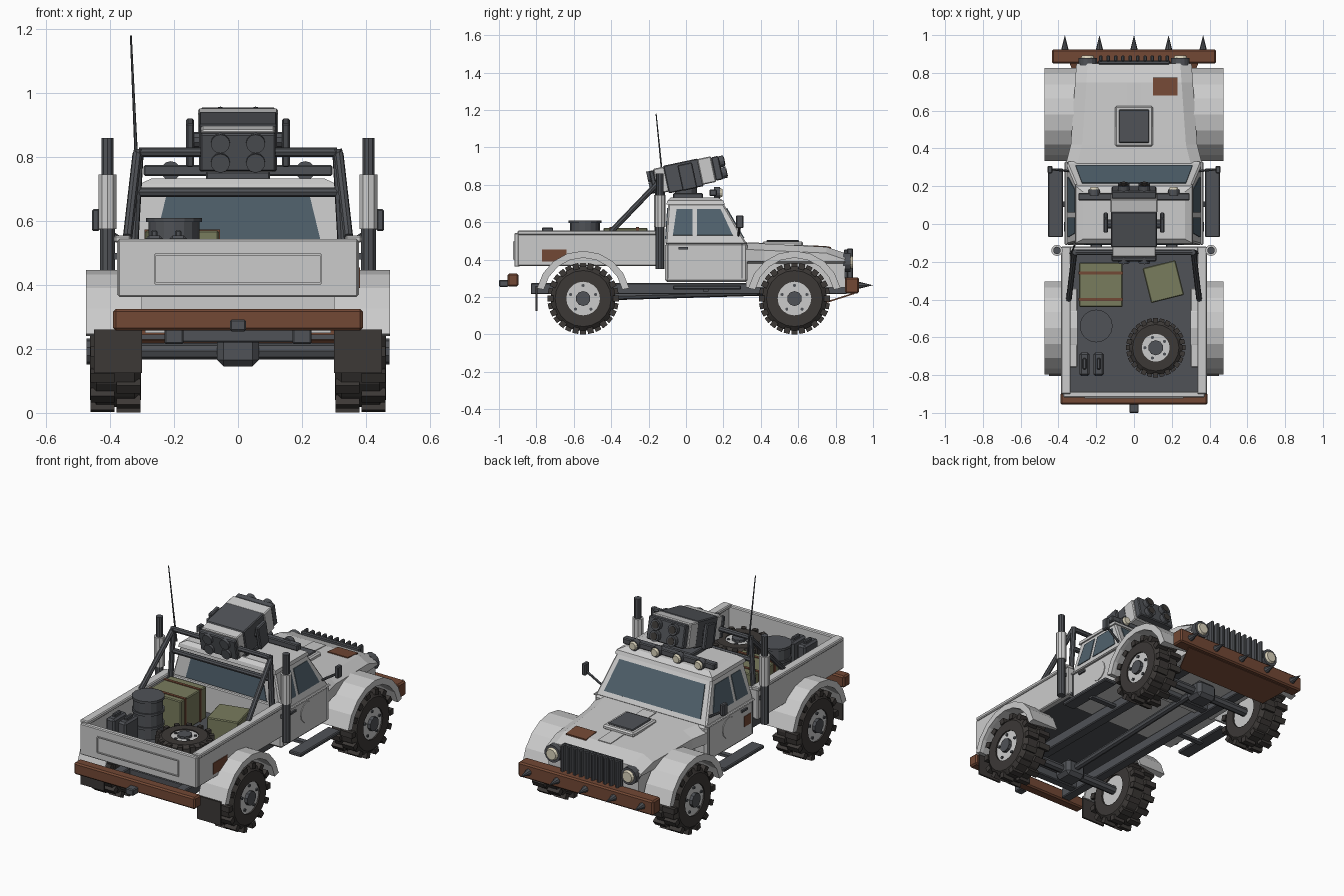
import bpy, bmesh, math
from mathutils import Matrix, Vector

if "Cube" in bpy.data.objects:
    bpy.data.objects.remove(bpy.data.objects["Cube"])

def mat(name, *c):
    m = bpy.data.materials.new(name)
    m.diffuse_color = (*c, 1)
    m.use_nodes = True
    m.node_tree.nodes["Principled BSDF"].inputs["Base Color"].default_value = m.diffuse_color
    return m

BODY = mat("body_paint", .55, .55, .55)
DARK = mat("dark_metal", .08, .085, .095)
RUST = mat("rust", .17, .065, .035)
GLASS = mat("glass", .08, .12, .15)
OLIVE = mat("olive", .19, .2, .11)
RUBBER = mat("rubber", .045, .04, .037)
LAMP = mat("lamp", .7, .65, .5)

def finish(name, bm, m, bevel=0):
    bmesh.ops.recalc_face_normals(bm, faces=bm.faces[:])
    me = bpy.data.meshes.new(name)
    bm.to_mesh(me)
    bm.free()
    ob = bpy.data.objects.new(name, me)
    bpy.context.collection.objects.link(ob)
    me.materials.append(m)
    if bevel:
        b = ob.modifiers.new("bevel", 'BEVEL')
        b.width, b.segments = bevel, 1
    return ob

def box(name, x, y, z, m=BODY, bevel=.005, M=Matrix()):
    """Box from (min, max) ranges on each axis."""
    bm = bmesh.new()
    r = [x, y, z]
    c = Vector([(a + b) / 2 for a, b in r])
    S = Matrix.Diagonal([abs(b - a) for a, b in r] + [1])
    bmesh.ops.create_cube(bm, size=1, matrix=M @ Matrix.Translation(c) @ S)
    return finish(name, bm, m, bevel)

def cyl(name, p, q, r, m=DARK, n=10, r2=None, M=Matrix(), bevel=0):
    p, q = M @ Vector(p), M @ Vector(q)
    d = q - p
    bm = bmesh.new()
    T = Matrix.Translation((p + q) / 2) @ d.to_track_quat('Z', 'Y').to_matrix().to_4x4()
    bmesh.ops.create_cone(bm, cap_ends=True, segments=n, radius1=r,
                          radius2=r if r2 is None else r2, depth=d.length, matrix=T)
    return finish(name, bm, m, bevel)

def loft(name, rings, m=BODY, bevel=0, closed=False, M=Matrix()):
    bm = bmesh.new()
    R = [[bm.verts.new(M @ Vector(p)) for p in ring] for ring in rings]
    n, k = len(R[0]), len(R)
    for i in range(k if closed else k - 1):
        A, B = R[i], R[(i + 1) % k]
        for j in range(n):
            bm.faces.new((A[j], A[(j + 1) % n], B[(j + 1) % n], B[j]))
    if not closed:
        bm.faces.new(R[0])
        bm.faces.new(R[-1])
    return finish(name, bm, m, bevel)

def panel(name, quad, m=GLASS, t=.004):
    q = [Vector(p) for p in quad]
    n = (q[1] - q[0]).cross(q[2] - q[0]).normalized() * t
    return loft(name, [[p - n for p in q], [p + n for p in q]], m)

def wheel(name, M):
    """Wheel around local x, outer face at +x."""
    prof = [(-.08, .09), (-.08, .15), (-.06, .174), (.06, .174), (.08, .15), (.08, .09)]
    rings = [[(x, r * math.cos(a), r * math.sin(a)) for x, r in prof]
             for a in [i * math.tau / 20 for i in range(20)]]
    loft(name + "_tire", rings, RUBBER, closed=True, M=M)
    bm = bmesh.new()
    for i in range(28):
        side = 1 if i % 2 else -1
        L = Matrix.Rotation(i * math.tau / 28, 4, 'X') @ Matrix.Translation((side * .041, 0, .175))
        bmesh.ops.create_cube(bm, size=1, matrix=M @ L @ Matrix.Diagonal((.075, .032, .032, 1)))
    finish(name + "_lugs", bm, RUBBER)
    cyl(name + "_rim", (-.07, 0, 0), (.072, 0, 0), .102, BODY, 12, M=M)
    cyl(name + "_hub", (.07, 0, 0), (.09, 0, 0), .04, DARK, 10, M=M)
    for i in range(5):
        a = i * math.tau / 5 + math.pi / 2
        y, z = .07 * math.cos(a), .07 * math.sin(a)
        cyl(name + "_bolt", (.07, y, z), (.079, y, z), .009, DARK, 6, M=M)

# wheels, fenders, axles
for y, end in ((-.55, "rear"), (.58, "front")):
    for s in (-1, 1):
        M = Matrix.Translation((s * .383, y, .192))
        wheel(end + "_wheel", M if s > 0 else M @ Matrix.Rotation(math.pi, 4, 'Z'))
        arc = []
        for i in range(9):
            c, d = (f(math.radians(12 + 156 * i / 8)) for f in (math.cos, math.sin))
            arc.append([(s * x, y + r * c, .195 + r * d) for x, r in
                        ((.475, .215), (.475, .252), (.30, .252), (.30, .24), (.455, .215))])
        loft(end + "_fender", arc)
    cyl(end + "_axle", (-.32, y, .193), (.32, y, .193), .026, n=8)
    box(end + "_differential", (-.065, .065), (y - .06, y + .06), (.145, .245), DARK, .02)
    box(end + "_crossmember", (-.2, .2), (y - .2, y - .15), (.22, .27), DARK)

# chassis, running boards, mud flaps
for s in (-1, 1):
    box("frame_rail", (s * .17, s * .23), (-.83, .86), (.215, .275), DARK)
    box("running_board", (s * .375, s * .455), (-.07, .295), (.24, .262), DARK)
    box("mud_flap", (s * .30, s * .45), (-.805, -.795), (.125, .26), RUBBER, 0)
    box("board_bracket", (s * .2, s * .4), (.09, .12), (.23, .245), DARK, 0)
cyl("drive_shaft", (0, -.5, .2), (0, .5, .23), .02, n=8)

# bumpers, spikes, hitch, skid plate
box("rear_bumper", (-.39, .39), (-.955, -.895), (.257, .325), RUST, .008)
box("hitch", (-.025, .025), (-1, -.95), (.255, .292), DARK)
box("front_bumper", (-.435, .435), (.85, .925), (.22, .305), RUST, .008)
panel("skid_plate", [(-.3, .75, .172), (.3, .75, .172), (.36, .9, .22), (-.36, .9, .22)], RUST)
for i in range(5):
    x = (i - 2) * .183
    cyl("bumper_spike", (x, .92, .263), (x, 1, .263), .02, r2=0, n=8)

# cargo bed
box("bed_floor", (-.36, .36), (-.89, -.12), (.365, .385), DARK, 0)
box("bed_front_wall", (-.37, .37), (-.145, -.12), (.365, .54))
for s in (-1, 1):
    box("bed_side", (s * .345, s * .378), (-.9, -.12), (.365, .54))
    box("bed_rail", (s * .335, s * .387), (-.9, -.12), (.532, .555))
    box("bed_wheel_box", (s * .30, s * .35), (-.76, -.34), (.38, .43))
box("tailgate", (-.375, .375), (-.918, -.888), (.362, .543))
for z in (.405, .495):
    box("tailgate_rib", (-.26, .26), (-.924, -.915), (z - .003, z + .003), bevel=0)
for x in (-.26, .26):
    box("tailgate_rib", (x - .003, x + .003), (-.924, -.915), (.405, .495), bevel=0)
box("bed_rust_patch", (.37, .382), (-.77, -.64), (.39, .455), RUST, 0)

# cargo
box("long_crate", (-.29, -.06), (-.44, -.205), (.385, .57), OLIVE)
for y in (-.4, -.26):
    box("crate_strap", (-.293, -.057), (y - .008, y + .008), (.385, .574), RUST, 0)
box("small_crate", (-.09, .09), (-.095, .095), (.385, .51), OLIVE,
    M=Matrix.Translation((.155, -.305, 0)) @ Matrix.Rotation(math.radians(14), 4, 'Z'))
cyl("drum", (-.2, -.54, .385), (-.2, -.54, .607), .08, DARK, 16)
for z in (.45, .53, .603):
    cyl("drum_hoop", (-.2, -.54, z - .007), (-.2, -.54, z + .007), .087, DARK, 16)
for x in (-.262, -.187):
    box("fuel_can", (x - .027, x + .027), (-.805, -.68), (.385, .555), DARK, .01)
    box("can_handle", (x - .01, x + .01), (-.77, -.71), (.55, .572), DARK)
wheel("spare", Matrix.Translation((.115, -.655, .445)) @ Matrix.Rotation(-math.pi / 2, 4, 'Y')
      @ Matrix.Diagonal((.75, .82, .82, 1)))

# cab
box("cab_lower", (-.36, .36), (-.112, .33), (.28, .49), bevel=.012)
def cab_ring(z, w, y0, y1):
    return [(-w, y0, z), (w, y0, z), (w, y1, z), (-w, y1, z)]
loft("cab_upper", [cab_ring(.485, .358, -.11, .325), cab_ring(.70, .305, -.095, .2)], bevel=.008)
loft("roof", [cab_ring(.695, .312, -.105, .208), cab_ring(.715, .308, -.1, .2),
              cab_ring(.733, .27, -.08, .17)])
panel("windshield", [(-.31, .308, .515), (.31, .308, .515), (.275, .216, .675), (-.275, .216, .675)])
panel("rear_window", [(-.265, -.108, .51), (.265, -.108, .51), (.225, -.097, .675), (-.225, -.097, .675)])
side_x = lambda z: .358 - (z - .485) * .053 / .215
for s in (-1, 1):
    for nm, ys in (("door_window", (.06, .25, .185, .06)), ("quarter_window", (-.07, .035, .035, -.05))):
        panel(nm, [(s * side_x(z), y, z) for y, z in zip(ys, (.53, .53, .67, .67))])
    for y in (-.095, .30):
        box("door_seam", (s * .355, s * .3615), (y - .002, y + .002), (.3, .49), DARK, 0)
    box("belt_trim", (s * .35, s * .368), (-.11, .33), (.484, .494))
    box("door_handle", (s * .355, s * .37), (-.04, .01), (.455, .467), DARK, 0)
    cyl("door_patch", (s * .355, .12, .41), (s * .364, .12, .41), .06, BODY, 12)
    cyl("mirror_arm", (s * .345, .28, .53), (s * .44, .29, .59), .007, n=6)
    box("mirror", (s * .432, s * .457), (.268, .308), (.568, .637), DARK)
box("door_rust_patch", (-.363, -.355), (-.08, -.02), (.36, .42), RUST, 0)

# hood and nose
def hood_ring(y, w, zs, zt):
    half = [(.29, .25), (.29, .38), (w, .39), (w, zs), (w - .06, zt)]
    return [(x, y, z) for x, z in half] + [(-x, y, z) for x, z in reversed(half)]
loft("hood", [hood_ring(.32, .36, .455, .49), hood_ring(.42, .335, .45, .485),
              hood_ring(.75, .312, .435, .468), hood_ring(.85, .305, .40, .435)])
panel("hood_stripe", [(-.04, .335, .49), (.04, .335, .49), (.04, .75, .469), (-.04, .75, .469)], BODY, .003)
box("hood_scoop", (-.1, .1), (.41, .625), (.47, .498), BODY, .008)
box("scoop_lid", (-.08, .08), (.43, .605), (.495, .505), DARK, .004)
panel("hood_rust_patch", [(.1, .68, .473), (.23, .68, .473), (.23, .775, .464), (.1, .775, .464)], RUST)
box("grille_back", (-.19, .19), (.845, .866), (.3, .455), DARK)
for i in range(10):
    x = (i - 4.5) * .039
    box("grille_bar", (x - .009, x + .009), (.86, .893), (.3, .46), DARK)
for s in (-1, 1):
    cyl("headlight_ring", (s * .245, .84, .385), (s * .245, .88, .385), .05, DARK, 14)
    cyl("headlight", (s * .245, .87, .385), (s * .245, .893, .385), .042, LAMP, 14, r2=.03)

# roof light bar
box("light_bar", (-.295, .295), (.125, .165), (.74, .775), DARK)
for x in (-.21, -.07, .07, .21):
    cyl("roof_lamp_case", (x, .15, .757), (x, .182, .757), .03, DARK, 12)
    cyl("roof_lamp", (x, .18, .757), (x, .195, .757), .026, LAMP, 12, r2=.02)

# roll bar, exhaust stacks, antenna
for s in (-1, 1):
    cyl("roll_bar_post", (s * .335, -.155, .385), (s * .31, -.15, .825), .016, n=8)
    cyl("roll_bar_brace", (s * .315, -.15, .81), (s * .345, -.4, .55), .015, n=8)
    cyl("exhaust_stack", (s * .408, -.14, .35), (s * .408, -.14, .72), .024)
    cyl("exhaust_shield", (s * .408, -.14, .575), (s * .408, -.14, .745), .03, BODY)
    cyl("exhaust_tip", (s * .408, -.14, .74), (s * .408, -.14, .86), .02)
    box("exhaust_clamp", (s * .36, s * .41), (-.15, -.13), (.48, .5), DARK, 0)
for z, w in ((.815, .31), (.69, .32)):
    cyl("roll_bar_cross", (-w, -.15, z), (w, -.15, z), .015, n=8)
cyl("antenna", (-.315, -.115, .73), (-.335, -.16, 1.18), .006, r2=.003, n=6)

# roof rocket launcher, tilted nose up
box("launcher_base", (-.1, .1), (-.07, .09), (.728, .755), DARK)
cyl("launcher_pivot", (0, 0, .745), (0, 0, .8), .06, n=12)
L = Matrix.Translation((0, 0, .853)) @ Matrix.Rotation(math.radians(12), 4, 'X')
box("launcher_body", (-.122, .122), (-.11, .08), (-.078, .073), DARK, M=L)
box("launcher_front_band", (-.125, .125), (.075, .15), (-.07, .07), BODY, M=L)
box("launcher_front_cap", (-.118, .118), (.15, .19), (-.064, .064), DARK, M=L)
box("launcher_rear_band", (-.115, .115), (-.165, -.105), (-.068, .068), BODY, M=L)
box("launcher_rear_cap", (-.118, .118), (-.19, -.165), (-.06, .06), DARK, M=L)
for s in (-1, 1):
    box("launcher_arm", (s * .138, s * .162), (-.035, .045), (-.08, .06), DARK, M=L)
    cyl("launcher_trunnion", (s * .11, 0, 0), (s * .16, 0, 0), .025, M=L)
    for z in (-.031, .031):
        cyl("launch_tube", (s * .055, -.205, z), (s * .055, .215, z), .03, n=12, M=L)
        cyl("tube_bore", (s * .055, .21, z), (s * .055, .218, z), .021, RUBBER, 12, M=L)
